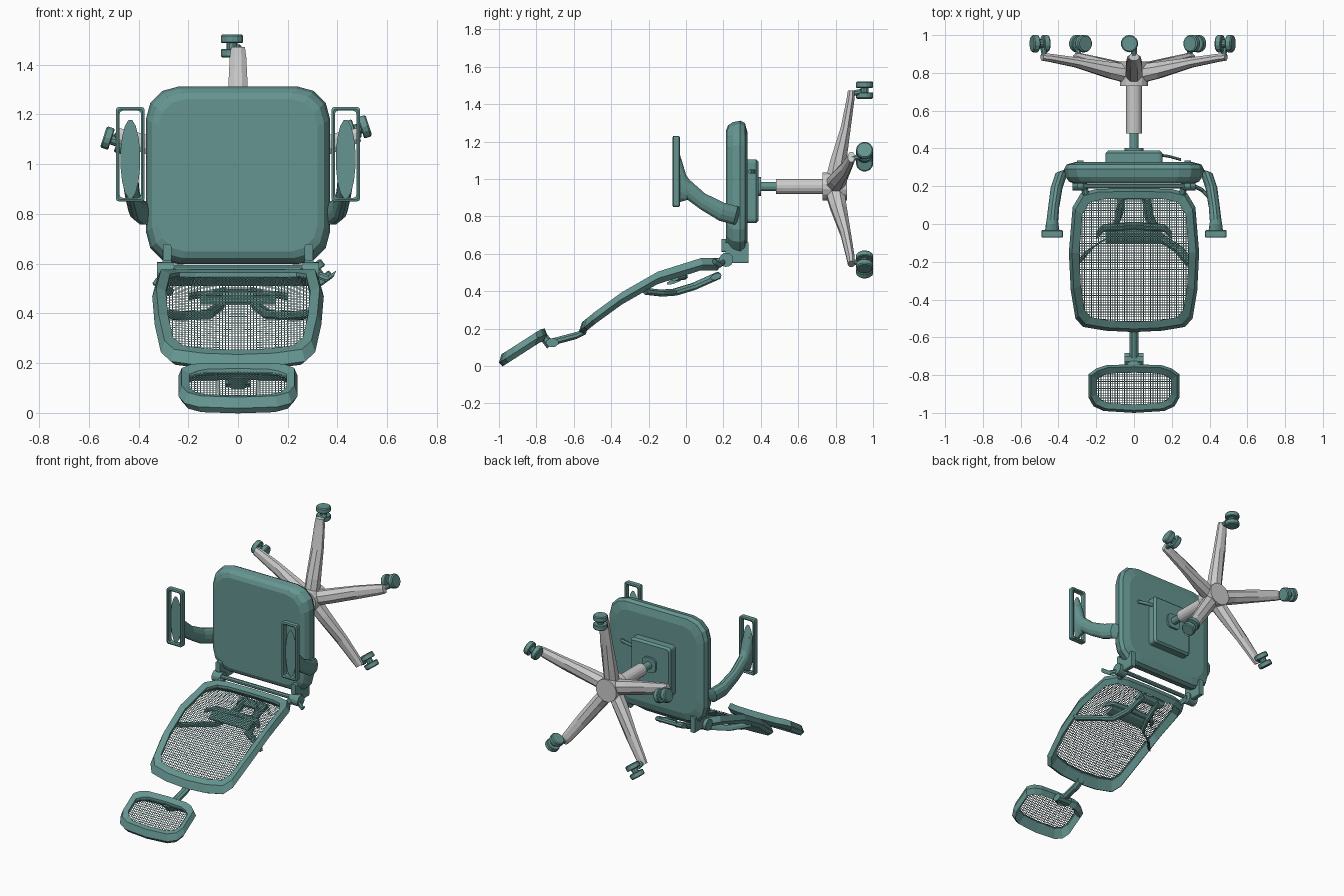
import bpy, bmesh
from math import cos, sin, pi, radians
from mathutils import Vector as V

if "Cube" in bpy.data.objects:
    bpy.data.objects.remove(bpy.data.objects["Cube"])

teal = bpy.data.materials.new("teal")
teal.diffuse_color = (0.13, 0.30, 0.28, 1)
teal.use_nodes = True
teal.node_tree.nodes["Principled BSDF"].inputs["Base Color"].default_value = teal.diffuse_color
HUB_Z = 0.96
Y = V((0, 1, 0))


def finish(name, bm, mat=teal):
    bmesh.ops.recalc_face_normals(bm, faces=bm.faces)
    me = bpy.data.meshes.new(name)
    bm.to_mesh(me)
    bm.free()
    ob = bpy.data.objects.new(name, me)
    bpy.context.collection.objects.link(ob)
    if mat:
        me.materials.append(mat)
    return ob


def loft(name, rings, mat=teal, closed=False):
    """Skin a list of equal rings; cap the ends or join last to first."""
    bm = bmesh.new()
    vs = [[bm.verts.new(p) for p in r] for r in rings]
    n = len(vs[0])
    pairs = list(zip(vs, vs[1:])) + ([(vs[-1], vs[0])] if closed else [])
    for a, b in pairs:
        for i in range(n):
            j = (i + 1) % n
            bm.faces.new((a[i], a[j], b[j], b[i]))
    if not closed:
        bm.faces.new(vs[0])
        bm.faces.new(vs[-1])
    return finish(name, bm, mat)


def ring(c, a, b, n=8):
    return [V(c) + a * cos(2 * pi * (i + .5) / n) + b * sin(2 * pi * (i + .5) / n) for i in range(n)]


def rod(name, p, q, r, n=12, mat=teal):
    p, q = V(p), V(q)
    d = (q - p).normalized()
    a = d.orthogonal().normalized()
    b = d.cross(a)
    return loft(name, [ring(p, a * r, b * r, n), ring(q, a * r, b * r, n)], mat)


def path(name, pts, a, b, n=8):
    """Swept bar with fixed section axes a, b."""
    return loft(name, [ring(p, V(a), V(b), n) for p in pts])


def rrect(y, cx, cz, hx, hz, r, seg=3):
    out = []
    for k, (sx, sz) in enumerate(((1, 1), (-1, 1), (-1, -1), (1, -1))):
        for i in range(seg + 1):
            t = pi / 2 * (k + i / seg)
            out.append(V((cx + sx * (hx - r) + r * cos(t), y, cz + sz * (hz - r) + r * sin(t))))
    return out


def slab(name, cx, cz, hx, hz, r, layers):
    return loft(name, [rrect(y, cx, cz, hx - i, hz - i, max(r - i * .4, .005)) for y, i in layers])


def interp(tab, y):
    tab = sorted(tab)
    for (y0, z0), (y1, z1) in zip(tab, tab[1:]):
        if y <= y1:
            break
    return z0 + (z1 - z0) * (y - y0) / (y1 - y0)


def mesh_panel(name, half, prof, w, thick, cell, sag):
    """Faceted frame following a side profile, filled with an open net."""
    pts = [(h, y) for y, h in half] + [(-h, y) for y, h in half[-2:0:-1]]
    cy = (half[0][0] + half[-1][0]) / 2
    hx, hy = max(h for _, h in half), (half[0][0] - half[-1][0]) / 2
    rings = []
    for inset, dz in ((0, -thick * .55), (w * .3, 0), (w, -.012), (w, -.03), (w * .4, -thick)):
        sx, sy = 1 - inset / hx, 1 - inset / hy
        r = []
        for x, y in pts:
            yy = cy + (y - cy) * sy
            r.append(V((x * sx, yy, interp(prof, yy) + dz)))
        rings.append(r)
    loft(name + "_frame", rings, closed=True)
    sx, sy = 1 - w * .8 / hx, 1 - w * .8 / hy
    nx, ny = int(hx / cell), int(hy / cell)
    bm = bmesh.new()
    grid = {}

    def vert(i, j):
        if (i, j) not in grid:
            x, y = i * cell, cy + j * cell
            grid[i, j] = bm.verts.new((x, y, interp(prof, y) - .02 - sag * (1 - (x / hx) ** 2)))
        return grid[i, j]
    for i in range(-nx, nx):
        for j in range(-ny, ny):
            dy = (j + .5) * cell / sy
            if abs(dy) < hy and abs((i + .5) * cell) < interp(half, cy + dy) * sx:
                bm.faces.new([vert(i, j), vert(i + 1, j), vert(i + 1, j + 1), vert(i, j + 1)])
    bm.normal_update()
    holes = list(bm.faces)
    bmesh.ops.inset_individual(bm, faces=holes, thickness=cell * .23)
    bmesh.ops.delete(bm, geom=holes, context='FACES')
    finish(name + "_net", bm)


# seat cushion, mechanism housing and lever
slab("seat", 0, .955, .37, .357, .13,
     [(.215, .05), (.225, .025), (.25, .008), (.29, 0), (.315, .012), (.328, .06)])
slab("mechanism_housing", 0, .935, .15, .17, .02, [(.32, 0), (.34, 0), (.375, 0), (.388, .012)])
slab("mechanism_cap", 0, HUB_Z, .05, .05, .03, [(.38, 0), (.402, 0)])
path("height_lever", [(.14, .365, 1.04), (.19, .357, 1.04), (.25, .34, 1.04)], (0, .008, 0), (0, 0, .012))

# gas column and hub
rod("piston", (0, .39, HUB_Z), (0, .5, HUB_Z), .025)
rod("column", (0, .48, HUB_Z), (0, .76, HUB_Z), .042, 16, None)
loft("hub", [ring((0, y, HUB_Z), V((r, 0, 0)), V((0, 0, r)), 16)
             for y, r in ((.73, .075), (.86, .077))], None)

# five legs with twin-wheel casters
for k in range(5):
    t = radians(90 + 72 * k)
    d, s = V((cos(t), 0, sin(t))), V((-sin(t), 0, cos(t)))
    o = V((0, 0, HUB_Z))
    loft("base_leg", [ring(o + d * r + Y * y, s * w, Y * h) for r, y, w, h in
                      ((.03, .795, .048, .055), (.14, .815, .048, .047), (.32, .855, .044, .029),
                       (.47, .88, .036, .023), (.512, .884, .03, .02))], None)
    c = o + d * .515 + s * .024 + Y * .955
    rod("caster_stem", o + d * .495 + Y * .88, o + d * .507 + Y * .935, .016, 8)
    rod("caster_axle", c - d * .03, c + d * .03, .022, 10)
    for g in (-1, 1):
        loft("caster_wheel", [ring(c + d * g * q, s * r, Y * r, 14)
                              for q, r in ((.012, .042), (.016, .046), (.04, .046), (.046, .04))])

# armrests, hinges and bracket arms, both sides
for m in (-1, 1):
    loft("arm_support", [ring((m * x, y, z), V((a, 0, 0)), V((0, b * .25, b)), 12) for x, y, z, a, b in
                         ((.33, .285, .8, .03, .045), (.385, .265, .805, .032, .05), (.41, .19, .825, .032, .05),
                          (.425, .09, .88, .03, .045), (.433, .01, .945, .032, .05))])
    loft("arm_flare", [ring((m * .433, y, z), V((a, 0, 0)), V((0, 0, b)), 16) for y, z, a, b in
                       ((.025, .94, .03, .045), (0, .955, .034, .07), (-.03, 1.0, .038, .125), (-.05, 1.02, .04, .16))])
    out = [(.058, .19, -.068), (.058, .19, -.038), (.052, .184, -.032),
           (.043, .175, -.035), (.043, .175, -.068), (.05, .182, -.072)]
    loft("armrest_rim", [rrect(y, m * .433, 1.04, hx, hz, .012, 2) for hx, hz, y in out], closed=True)
    slab("hinge_bracket", m * .285, .605, .018, .055, .008, [(.21, 0), (.335, 0)])
    slab("hinge_clip", m * .285, .645, .017, .035, .01, [(.19, 0), (.215, 0)])
    rod("hinge_knob", (m * .26, .215, .568), (m * .325, .215, .568), .038, 14)
    path("hinge_link", [(m * .25, .14, .545), (m * .27, .22, .57)], (.02, 0, 0), (0, 0, .022))
    path("back_bracket", [(m * .31, -.22, .4), (m * .23, -.13, .39), (m * .12, -.06, .395),
                          (m * .08, .04, .425), (m * .06, .175, .485)], (.024, .012, 0), (0, -.004, .02))
rod("hinge_bar", (-.3, .2, .582), (.3, .2, .582), .014, 8)
path("tilt_lever", [(.32, .2, .555), (.36, .18, .54), (.39, .15, .56)], (0, .012, 0), (.006, 0, .014))

# backrest with lumbar support
BACK = [(.2, .577), (.08, .577), (0, .56), (-.15, .505), (-.3, .425), (-.45, .32), (-.58, .215)]
mesh_panel("backrest", [(.19, 0), (.185, .2), (.165, .28), (.09, .325), (-.15, .345), (-.35, .335),
                        (-.5, .31), (-.545, .27), (-.565, .15), (-.572, 0)], BACK, .055, .066, .0125, .015)
path("lumbar_bar", [(-.2, -.06, .468), (-.16, -.02, .475), (0, -.01, .475), (.16, -.02, .475), (.2, -.06, .468)],
     (0, .02, .006), (0, -.004, .014))
path("lumbar_plate", [(-.15, -.06, .455), (.15, -.06, .455)], (0, .045, .016), (0, -.004, .012))
path("bracket_bridge", [(-.1, .16, .478), (.1, .16, .478)], (0, .03, .012), (0, -.006, .016))

# headrest and its stem
path("headrest_stem", [(0, -.53, .19), (0, -.58, .165), (0, -.73, .125)], (.026, 0, 0), (0, .005, .022))
path("headrest_joint", [(-.05, -.715, .125), (.05, -.715, .125)], (0, .035, 0), (0, 0, .025))
path("headrest_clamp", [(0, -.725, .11), (0, -.76, .155)], (.04, 0, 0), (0, .018, .018))
mesh_panel("headrest", [(-.742, 0), (-.748, .15), (-.765, .2), (-.795, .24), (-.92, .24), (-.965, .215),
                        (-.99, .16), (-1, 0)], [(-.74, .205), (-.78, .195), (-.97, .073), (-1, .056)],
           .045, .068, .0125, .005)
